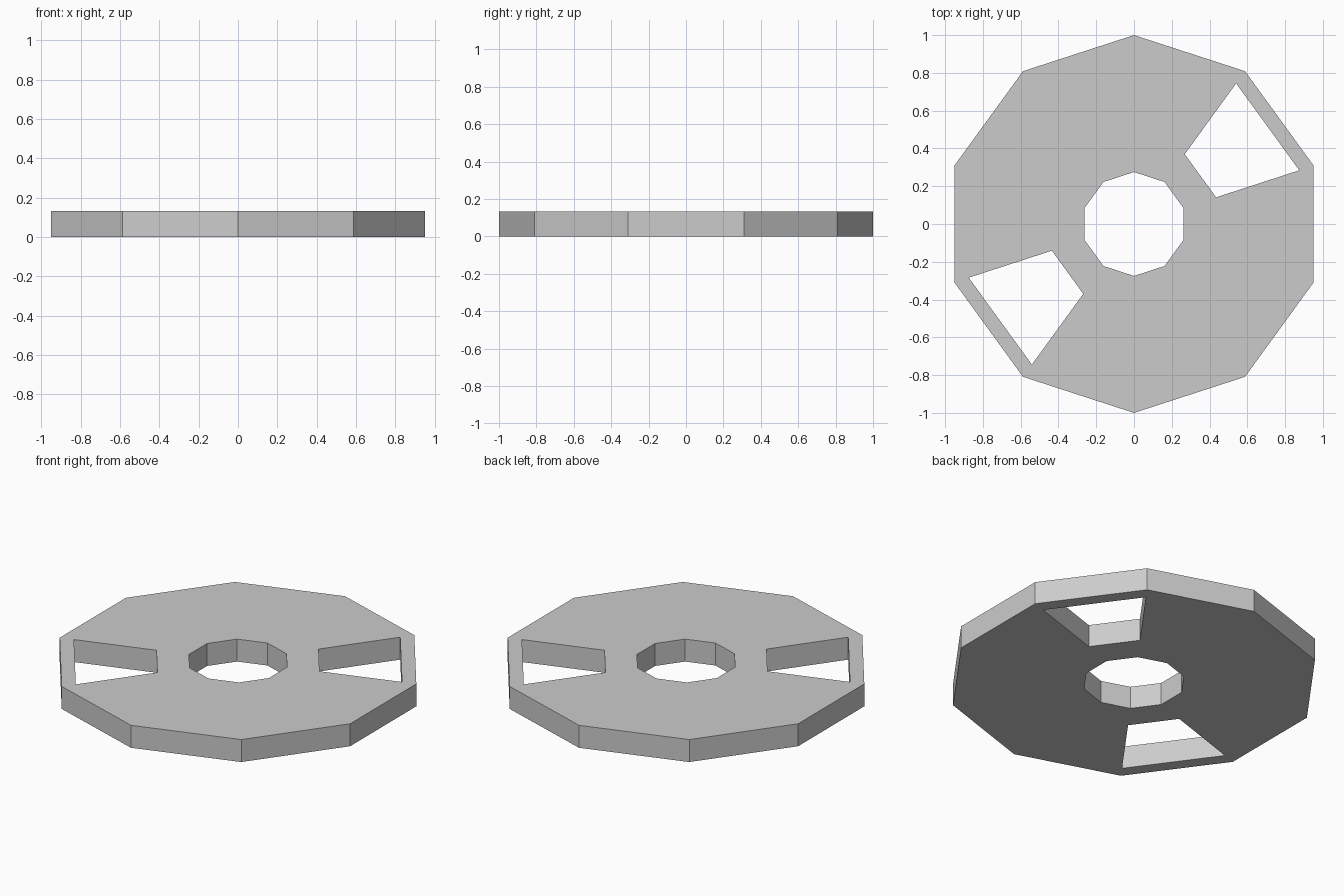
import bpy, bmesh, math

if "Cube" in bpy.data.objects:
    bpy.data.objects.remove(bpy.data.objects["Cube"])

SIDES = 10
THICKNESS = 0.133
RADII = [0.275, 0.457, 0.92, 1.0]   # bore, window inner, window outer, rim
WINDOWS = {0, 5}                    # opposite sectors left open

bm = bmesh.new()

# Concentric ten-sided rings, with a corner pointing to +y
rings = []
for r in RADII:
    angles = [math.radians(18 + 360 / SIDES * i) for i in range(SIDES)]
    rings.append([bm.verts.new((r * math.cos(a), r * math.sin(a), 0)) for a in angles])

# Fill between the rings, skipping the two windows
for k in range(len(RADII) - 1):
    inner, outer = rings[k], rings[k + 1]
    for i in range(SIDES):
        if k == 1 and i in WINDOWS:
            continue
        j = (i + 1) % SIDES
        bm.faces.new((inner[i], outer[i], outer[j], inner[j]))

mesh = bpy.data.meshes.new("slotted_disc")
bm.to_mesh(mesh)
bm.free()
disc = bpy.data.objects.new("slotted_disc", mesh)
bpy.context.collection.objects.link(disc)

# Plate thickness, grown upward from z = 0
solid = disc.modifiers.new("thickness", 'SOLIDIFY')
solid.thickness = THICKNESS
solid.offset = 1
